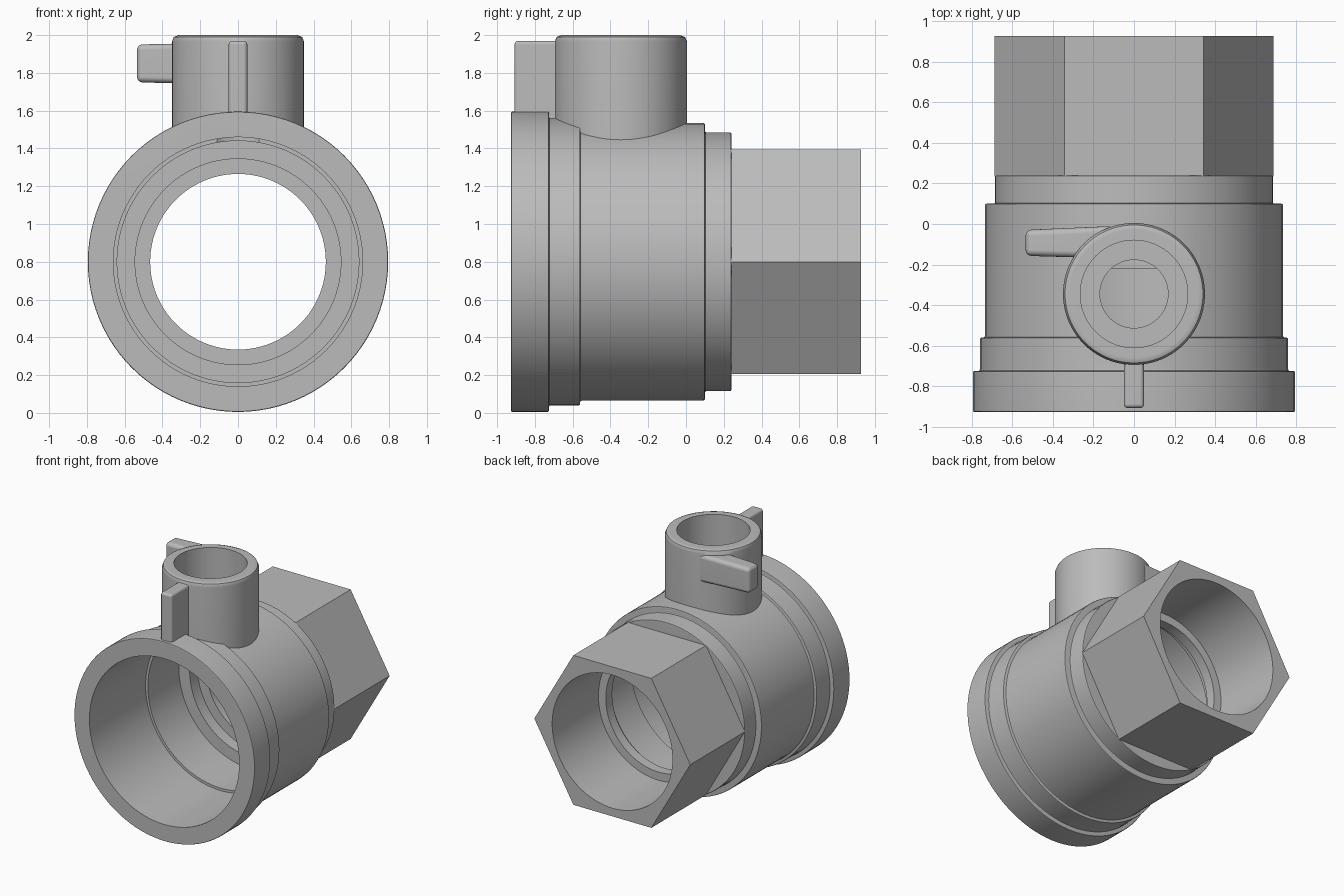
import bpy, bmesh, math
from mathutils import Matrix, Vector

if "Cube" in bpy.data.objects:
    bpy.data.objects.remove(bpy.data.objects["Cube"])

AXIS_Z = 0.8        # height of the main bore axis
NECK_Y = -0.345     # position of the vertical neck

grey = bpy.data.materials.new("cast grey")
grey.use_nodes = True
colour = (0.5, 0.5, 0.5, 1)
grey.diffuse_color = colour
grey.node_tree.nodes["Principled BSDF"].inputs["Base Color"].default_value = colour


def finish(bm, name):
    bmesh.ops.recalc_face_normals(bm, faces=bm.faces)
    mesh = bpy.data.meshes.new(name)
    bm.to_mesh(mesh)
    bm.free()
    obj = bpy.data.objects.new(name, mesh)
    mesh.materials.append(grey)
    bpy.context.collection.objects.link(obj)
    return obj


def activate(obj):
    bpy.ops.object.select_all(action='DESELECT')
    obj.select_set(True)
    bpy.context.view_layer.objects.active = obj


def turned(name, profile, sides, vertical=False):
    """Solid of revolution; profile holds (radius, distance along axis)."""
    bm = bmesh.new()
    rings = []
    for r, d in profile:
        ring = []
        for i in range(sides):
            a = 2 * math.pi * i / sides
            u, v = r * math.cos(a), r * math.sin(a)
            co = (u, NECK_Y + v, d) if vertical else (u, d, AXIS_Z + v)
            ring.append(bm.verts.new(co))
        rings.append(ring)
    for lower, upper in zip(rings, rings[1:]):
        for i in range(sides):
            j = (i + 1) % sides
            bm.faces.new((lower[i], lower[j], upper[j], upper[i]))
    bm.faces.new(rings[0])
    bm.faces.new(rings[-1])
    return finish(bm, name)


def block(name, x, y, z):
    bm = bmesh.new()
    bmesh.ops.create_cube(bm, size=1)
    size = [b - a for a, b in (x, y, z)]
    centre = Vector([(a + b) / 2 for a, b in (x, y, z)])
    bmesh.ops.transform(bm, verts=bm.verts,
                        matrix=Matrix.Translation(centre) @ Matrix.Diagonal((*size, 1)))
    return finish(bm, name)


def bevel(obj, width, segments=3):
    activate(obj)
    mod = obj.modifiers.new("rounding", 'BEVEL')
    mod.width, mod.segments = width, segments
    mod.limit_method, mod.angle_limit = 'ANGLE', math.radians(40)
    bpy.ops.object.modifier_apply(modifier=mod.name)


def combine(target, other, operation):
    activate(target)
    mod = target.modifiers.new(operation, 'BOOLEAN')
    mod.operation, mod.solver, mod.object = operation, 'EXACT', other
    bpy.ops.object.modifier_apply(modifier=mod.name)
    bpy.data.objects.remove(other)


# Stepped round body
body = turned("valve_body", [
    (0.795, -0.927), (0.795, -0.725), (0.76, -0.725), (0.76, -0.56),
    (0.735, -0.56), (0.735, 0.1), (0.685, 0.1), (0.685, 0.24)], 96)
bevel(body, 0.008, 2)

# Hexagonal end, with corners on the left and right
hexagon = turned("hexagonal_end", [(0.687, 0.235), (0.687, 0.927)], 6)

# Vertical neck with a rounded rim
neck = turned("neck", [(0.35, 1.3), (0.35, 1.965), (0.34, 1.99), (0.315, 2.0)], 80, True)

# Stop tab in front of the neck
tab = block("stop_tab", (-0.05, 0.05), (-0.908, -0.64), (1.49, 1.97))
bevel(tab, 0.02)

# Tapered side peg
peg = block("side_peg", (-0.535, -0.1), (-0.17, -0.01), (1.74, 1.96))
for v in peg.data.vertices:
    if v.co.x < -0.3:
        v.co.y = -0.093 + (v.co.y + 0.09) * 0.8
        v.co.z = 1.85 + (v.co.z - 1.85) * 0.91
bevel(peg, 0.03, 4)

for part in (hexagon, neck, tab, peg):
    combine(body, part, 'UNION')

# Stepped main bore and neck bore
bore = turned("bore_cutter", [
    (0.66, -1.0), (0.66, -0.22), (0.64, -0.22), (0.64, 0.17), (0.545, 0.17),
    (0.545, 0.265), (0.465, 0.265), (0.465, 0.345), (0.53, 0.345), (0.53, 1.0)], 96)
neck_bore = turned("neck_cutter", [
    (0.168, 1.2), (0.168, 1.56), (0.265, 1.56), (0.265, 2.1)], 64, True)
for cutter in (bore, neck_bore):
    cutter.hide_render = True
    combine(body, cutter, 'DIFFERENCE')

# Smooth curved walls, crisp edges
activate(body)
bpy.ops.object.shade_smooth_by_angle(angle=math.radians(32))
normals = body.modifiers.new("even shading", 'WEIGHTED_NORMAL')
normals.keep_sharp = True
